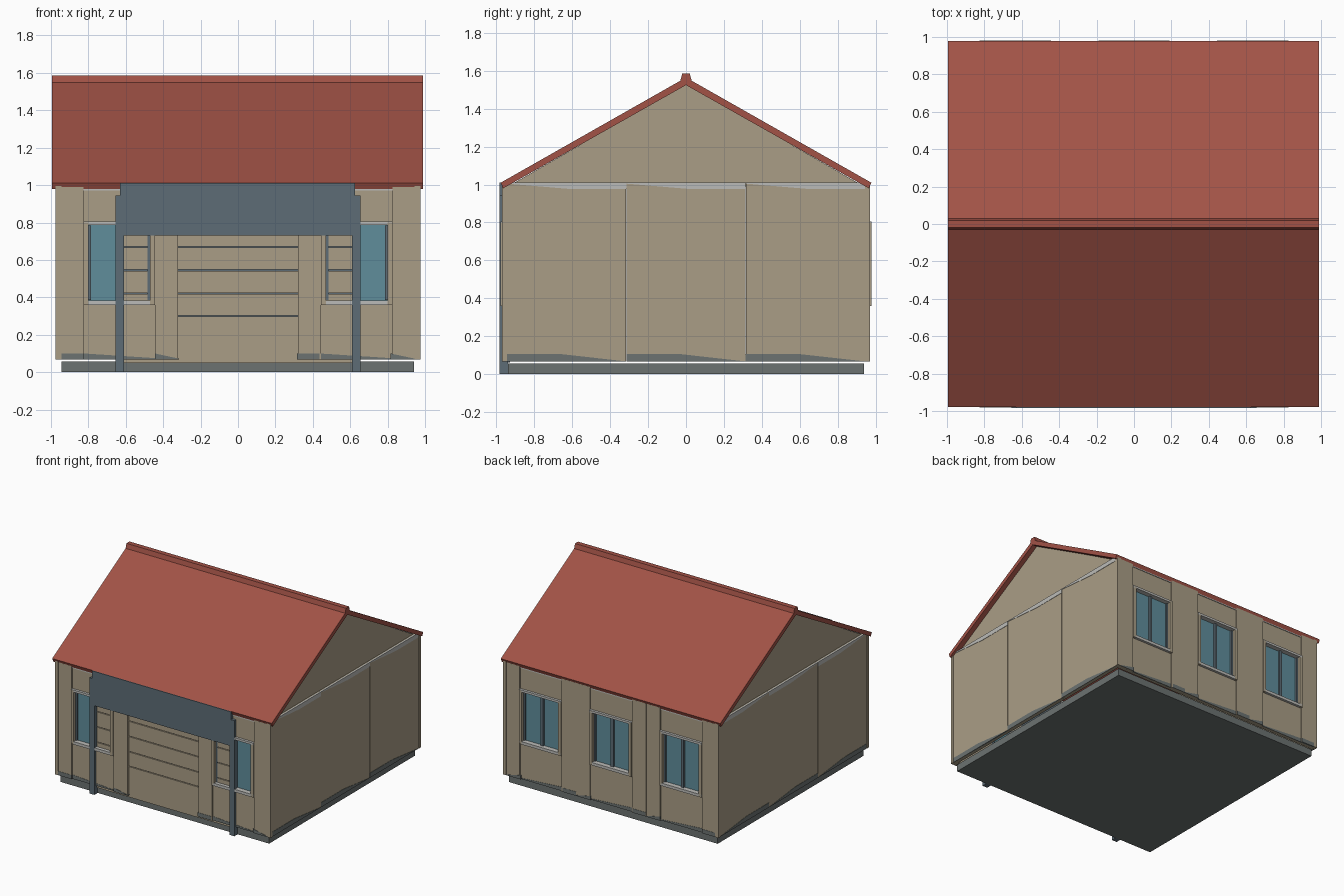
import bpy, bmesh

if "Cube" in bpy.data.objects:
    bpy.data.objects.remove(bpy.data.objects["Cube"])


def material(name, r, g, b):
    m = bpy.data.materials.new(name)
    m.diffuse_color = (r, g, b, 1)
    m.use_nodes = True
    m.node_tree.nodes["Principled BSDF"].inputs["Base Color"].default_value = m.diffuse_color
    return m


WALL = material("wall_beige", 0.40, 0.34, 0.24)
ROOF = material("roof_red", 0.36, 0.085, 0.062)
TRIM = material("slate_trim", 0.11, 0.15, 0.18)
GLASS = material("window_teal", 0.115, 0.27, 0.33)
BASE = material("base_grey", 0.15, 0.17, 0.165)
LIGHT = material("light_grey", 0.50, 0.50, 0.48)


def finish(name, bm, mat):
    bmesh.ops.recalc_face_normals(bm, faces=bm.faces)
    me = bpy.data.meshes.new(name)
    bm.to_mesh(me)
    bm.free()
    me.materials.append(mat)
    ob = bpy.data.objects.new(name, me)
    bpy.context.collection.objects.link(ob)
    return ob


def box(name, x, y, z, mat):
    """Box from (min, max) pairs."""
    bm = bmesh.new()
    bmesh.ops.create_cube(bm, size=1)
    for v in bm.verts:
        for i, (a, b) in enumerate((x, y, z)):
            v.co[i] = (a + b) / 2 + v.co[i] * (b - a)
    return finish(name, bm, mat)


def prism(name, pts, axis, lo, hi, mat):
    """Extrude a profile along x (pts = y,z) or y (pts = x,z)."""
    bm = bmesh.new()
    place = (lambda p, d: (d, *p)) if axis == 'X' else (lambda p, d: (p[0], d, p[1]))
    face = bm.faces.new([bm.verts.new(place(p, lo)) for p in pts])
    new = bmesh.ops.extrude_face_region(bm, geom=[face])["geom"]
    for v in new:
        if isinstance(v, bmesh.types.BMVert):
            v.co[0 if axis == 'X' else 1] = hi
    return finish(name, bm, mat)


def span(s, a, b):
    """Range on side s (-1 or 1) of the origin."""
    return tuple(sorted((s * a, s * b)))


# Foundation slab
box("foundation", (-0.945, 0.94), (-0.94, 0.94), (0, 0.057), BASE)

# Roof with raised ridge
half = [(0.02, 1.585), (0.03, 1.548), (0.978, 1.01), (0.965, 0.98)]
roof = half + [(0, 1.525)] + [(-y, z) for y, z in reversed(half)]
prism("roof", roof, 'X', -0.995, 0.99, ROOF)

# Gable ends, side panels and their weathered strips
for s, side in ((-1, "left"), (1, "right")):
    prism(side + "_gable", [(-0.94, 0.99), (0.94, 0.99), (0, 1.53)], 'X',
          *span(s, 0.93, 0.95), WALL)
    for i in range(3):
        y0 = -0.945 + 0.63 * i
        box(side + "_wall_panel", span(s, 0.94, 0.97), (y0 + 0.001, y0 + 0.629),
            (0.067, 1.01), WALL)
        prism(side + "_bottom_strip", [(y0, 0.067), (y0 + 0.63, 0.067), (y0 + 0.29, 0.105),
              (y0, 0.105)], 'X', *span(s, 0.96, 0.9725), BASE)
        prism(side + "_top_strip", [(y0, 1.011), (y0 + 0.63, 1.011), (y0 + 0.63, 0.976),
              (y0 + 0.34, 0.976), (y0, 1.005)], 'X', *span(s, 0.96, 0.9725), LIGHT)
    for t in (-1, 1):
        box("corner_post", span(s, 0.945, 0.975), span(t, 0.945, 0.972), (0.067, 0.995), WALL)


def window_bay(cx, t):
    """Recessed bay with a framed two-pane window on side t."""
    deep, out = span(t, 0.93, 0.96), span(t, 0.93, 0.98)
    x = (cx - 0.19, cx + 0.19)
    box("bay_sill_wall", x, deep, (0.067, 0.365), WALL)
    box("bay_head_wall", x, deep, (0.795, 0.99), WALL)
    for s in (-1, 1):
        box("window_jamb", span(1, cx + s * 0.19, cx + s * 0.165), out, (0.36, 0.80), WALL)
        box("window_sash", span(1, cx + s * 0.165, cx + s * 0.152), span(t, 0.93, 0.955),
            (0.385, 0.785), TRIM)
    box("window_sill", x, out, (0.36, 0.383), LIGHT)
    box("window_head", x, out, (0.787, 0.805), LIGHT)
    box("window_mullion", (cx - 0.012, cx + 0.012), span(t, 0.93, 0.955), (0.38, 0.79), TRIM)
    box("window_glass", (cx - 0.165, cx + 0.165), span(t, 0.925, 0.94), (0.38, 0.79), GLASS)


# Front and back long walls
for t, side in ((-1, "front"), (1, "back")):
    for cx in (-0.635, 0.635) if t < 0 else (-0.635, 0, 0.635):
        window_bay(cx, t)
    for s in (-1, 1):
        inner = 0.32 if t < 0 else 0.19
        box(side + "_pier", span(s, 0.321, 0.445), span(t, 0.93, 0.97), (0.067, 0.99), WALL)
        if t > 0:
            box(side + "_pier", span(s, inner, 0.319), span(t, 0.93, 0.97), (0.067, 0.99), WALL)
        box(side + "_end_pier", span(s, 0.825, 0.945), span(t, 0.93, 0.97), (0.067, 0.99), WALL)
    # weathered strip at the foot of each panel
    for i in range(3):
        x0 = -0.945 + 0.63 * i
        if t < 0 and i == 1:
            continue
        for a, b, za, zb, d in ((0, 0.12, 0.10, 0.10, 0.972), (0.12, 0.5, 0.10, 0.075, 0.962),
                                (0.5, 0.63, 0.10, 0.072, 0.972)):
            prism(side + "_bottom_strip", [(x0 + a, 0.067), (x0 + b, 0.067), (x0 + b, zb),
                  (x0 + a, za)], 'Y', *span(t, 0.95, d), BASE)
    box(side + "_top_strip", (-0.945, 0.945), span(t, 0.94, 0.965), (0.972, 0.992), LIGHT)

# Sectional garage door running behind the bays
edges = [0.045, 0.30, 0.42, 0.545, 0.67, 0.78]
for z0, z1 in zip(edges, edges[1:]):
    box("garage_door_section", (-0.61, 0.61), (-0.952, -0.942), (z0 + 0.003, z1 - 0.003), WALL)
box("garage_door_backing", (-0.61, 0.61), (-0.942, -0.93), (0.06, 0.78), TRIM)

# Garage portal: header and posts
box("portal_header", (-0.63, 0.625), (-0.985, -0.945), (0.73, 1.01), TRIM)
for s in (-1, 1):
    box("portal_post", span(s, 0.61, 0.655), (-0.983, -0.94), (0, 0.945), TRIM)
